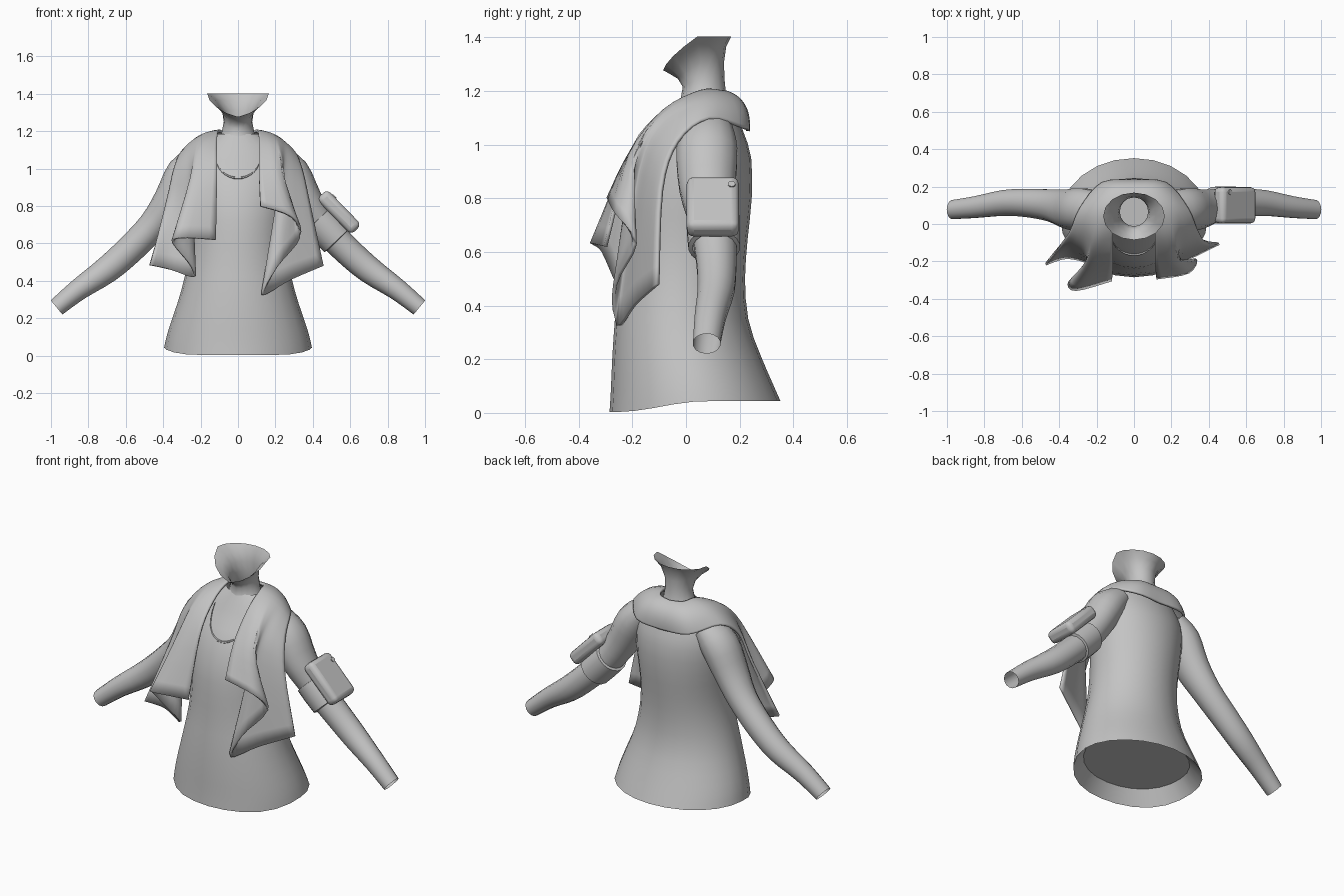
import bpy, math
from mathutils import Vector

if "Cube" in bpy.data.objects:
    bpy.data.objects.remove(bpy.data.objects["Cube"])

grey = bpy.data.materials.new("plain grey")
grey.diffuse_color = (0.55, 0.55, 0.55, 1)
grey.use_nodes = True
grey.node_tree.nodes["Principled BSDF"].inputs["Base Color"].default_value = grey.diffuse_color


def finish(ob, angle=40):
    ob.data.materials.clear()
    ob.data.materials.append(grey)
    bpy.ops.object.select_all(action='DESELECT')
    ob.select_set(True)
    bpy.context.view_layer.objects.active = ob
    bpy.ops.object.shade_smooth_by_angle(angle=math.radians(angle))
    return ob


def loft(name, rings, closed=True, angle=40, cap=False):
    """Skin a list of equally long point rows."""
    n = len(rings[0])
    faces = [tuple(reversed(range(n)))] if cap else []
    for r in range(len(rings) - 1):
        for i in range(n if closed else n - 1):
            j = (i + 1) % n
            faces.append((r * n + i, r * n + j, (r + 1) * n + j, (r + 1) * n + i))
    me = bpy.data.meshes.new(name)
    me.from_pydata([tuple(p) for ring in rings for p in ring], [], faces)
    ob = bpy.data.objects.new(name, me)
    bpy.context.collection.objects.link(ob)
    return finish(ob, angle)


def spline(pts, steps):
    """Smooth curve through points of any dimension."""
    out = []
    for i in range(len(pts) - 1):
        a, b, c, d = (pts[max(i - 1, 0)], pts[i], pts[i + 1], pts[min(i + 2, len(pts) - 1)])
        for k in range(steps):
            t = k / steps
            out.append(tuple(0.5 * (2 * q + (r - p) * t + (2 * p - 5 * q + 4 * r - s) * t * t
                                    + (3 * q - p - 3 * r + s) * t ** 3)
                             for p, q, r, s in zip(a, b, c, d)))
    out.append(tuple(pts[-1]))
    return out


def tube(name, path, n=14):
    """Path rows are x, y, z, in-plane radius, depth radius."""
    rings = []
    for i, (x, y, z, r, ry) in enumerate(path):
        t = Vector(path[min(i + 1, len(path) - 1)][:3]) - Vector(path[max(i - 1, 0)][:3])
        t.y = 0
        up = t.normalized().cross(Vector((0, 1, 0)))
        rings.append([Vector((x, y, z)) + up * r * math.cos(a) + Vector((0, ry * math.sin(a), 0))
                      for a in (2 * math.pi * k / n for k in range(n))])
    return loft(name, rings)


# Shirt: z, half width, front y, back y
SHIRT = [(0.0, .395, -.285, .352), (.08, .38, -.28, .322), (.2, .347, -.275, .278),
         (.35, .303, -.265, .232), (.5, .27, -.25, .22), (.65, .26, -.24, .23),
         (.8, .27, -.22, .245), (.95, .275, -.165, .243), (1.05, .252, -.095, .213),
         (1.13, .195, -.045, .18), (1.185, .11, -.012, .155)]


def shirt_ring(z, w, f, b, n=24):
    ring = []
    for k in range(n):
        a = 2 * math.pi * k / n
        y = (f + b) / 2 + (b - f) / 2 * math.sin(a)
        t = min(1, max(0, (y + .25) / .32))
        lift = (.004 + .04 * t * t * (3 - 2 * t)) * max(0, 1 - z / .3)
        ring.append((w * math.cos(a), y, z + lift))
    return ring


# The shirt is closed by a panel inside the hem
hem_inside = [(.09, .325, -.24, .285)]
loft("shirt", [shirt_ring(*r) for r in hem_inside + SHIRT[:1] + spline(SHIRT, 2)[1:]], cap=True)


# Neckline edge lying on the chest
def chest_y(x, z):
    for lo, hi in zip(SHIRT, SHIRT[1:]):
        if lo[0] <= z <= hi[0]:
            t = (z - lo[0]) / (hi[0] - lo[0])
            w, f, b = (lo[i] + (hi[i] - lo[i]) * t for i in (1, 2, 3))
            return (f + b) / 2 - (b - f) / 2 * math.sqrt(max(0, 1 - (x / w) ** 2))
    return 0


line = []
for k in range(17):
    a = math.pi * k / 16
    x, z = -.125 * math.cos(a), 1.1 - .15 * math.sin(a) ** .8
    y = chest_y(x, z)
    line.append([(x, y + .01, z + .006), (x, y - .004, z + .004),
                 (x, y - .006, z - .003), (x, y + .005, z - .012)])
loft("neckline_edge", line, closed=False)

# Neck with an open flared top: half width, front y, back y, front z, back z
NECK = [(.125, -.05, .17, 1.10, 1.13), (.09, -.02, .15, 1.17, 1.18),
        (.076, -.012, .143, 1.215, 1.25), (.085, -.03, .142, 1.245, 1.31),
        (.118, -.058, .15, 1.262, 1.365), (.165, -.085, .168, 1.277, 1.402)]
rings = []
for i, (w, f, b, zf, zb) in enumerate(NECK):
    ring = []
    for k in range(16):
        a = 2 * math.pi * k / 16
        s = math.sin(a)
        t = min(1, (s + 1) ** (1 - .06 * i))
        ring.append((w * math.cos(a), (f + b) / 2 + (b - f) / 2 * s, zf + (zb - zf) * t))
    rings.append(ring)
loft("neck", rings, angle=60)

# Bare arms, open at the wrists
ARM = [(.20, .08, 1.06, .075, .095), (.28, .078, .975, .102, .116), (.36, .08, .83, .092, .106),
       (.45, .10, .70, .081, .087), (.575, .113, .57, .077, .077), (.70, .112, .46, .072, .07),
       (.85, .09, .355, .058, .059), (.97, .077, .258, .049, .052)]
for side, name in ((1, "left_arm"), (-1, "right_arm")):
    tube(name, [(side * p[0],) + p[1:] for p in spline(ARM, 3)])

# Armband strap
tube("armband", [(.425, .1, .73, .08, .08), (.428, .1, .727, .096, .1),
                 (.475, .102, .677, .097, .1), (.53, .105, .618, .094, .097),
                 (.533, .105, .615, .075, .08)], 18)

# Pouch on the outside of the armband
bpy.ops.mesh.primitive_cube_add(size=1, location=(.54, .10, .768), rotation=(0, .80, 0))
pouch = bpy.context.object
pouch.name = "armband_pouch"
pouch.scale = (.265, .195, .078)
bpy.ops.object.transform_apply(location=False, rotation=False, scale=True)
bev = pouch.modifiers.new("rounding", 'BEVEL')
bev.width, bev.segments = .027, 3
finish(pouch, 50)

# Small fastener on the pouch
bpy.ops.mesh.primitive_cylinder_add(vertices=12, radius=.014, depth=.012,
                                    location=(.512, .17, .85), rotation=(0, .80, 0))
bpy.context.object.name = "pouch_button"
finish(bpy.context.object)

# Towel draped over the shoulders: inner edge, outer edge, bulge, fold strength
STATIONS = [((0, .155, 1.192), (0, .23, 1.05), (0, .024, .02), 0),
            ((.075, .135, 1.196), (.17, .218, 1.06), (.01, .018, .025), 0),
            ((.105, .055, 1.197), (.285, .085, 1.095), (.01, 0, .025), 0),
            ((.113, -.07, 1.13), (.335, -.03, 1.01), (.012, -.03, .03), .1),
            ((.112, -.20, .98), (.378, -.09, .83), (.015, -.045, .015), .35)]
# Folded lower hems, from the inner corner to the outer corner
HEMS = [(1, [(.12, -.29, .80), (.29, -.26, .74), (.33, -.19, .63), (.21, -.265, .475),
             (.13, -.255, .325), (.28, -.19, .405), (.455, -.105, .48)]),
        (-1, [(.12, -.30, .62), (.31, -.352, .63), (.345, -.31, .60), (.25, -.255, .48),
              (.24, -.21, .42), (.36, -.18, .46), (.472, -.215, .485)])]
halves = []
for side, corners in HEMS:
    hem = [Vector(p) for p in spline(corners, 4)]
    columns = []
    for j, h in enumerate(hem):
        s = j / (len(hem) - 1)
        col = []
        for inner, outer, bulge, fold in STATIONS:
            p = Vector(inner).lerp(Vector(outer), s) + Vector(bulge) * 4 * s * (1 - s)
            d = h - hem[0].lerp(hem[-1], s)
            col.append(p + Vector((d.x, max(0, d.y), 0)) * fold)
        col.append(h)
        columns.append([(side * x, y, z) for x, y, z in spline(col, 4)])
    halves.append(columns)
rows = [b[::-1] + a[1:] for a, b in zip(*halves)]
towel = loft("towel", rows, closed=False, angle=60)
thick = towel.modifiers.new("cloth thickness", 'SOLIDIFY')
thick.thickness, thick.offset = .014, 0
